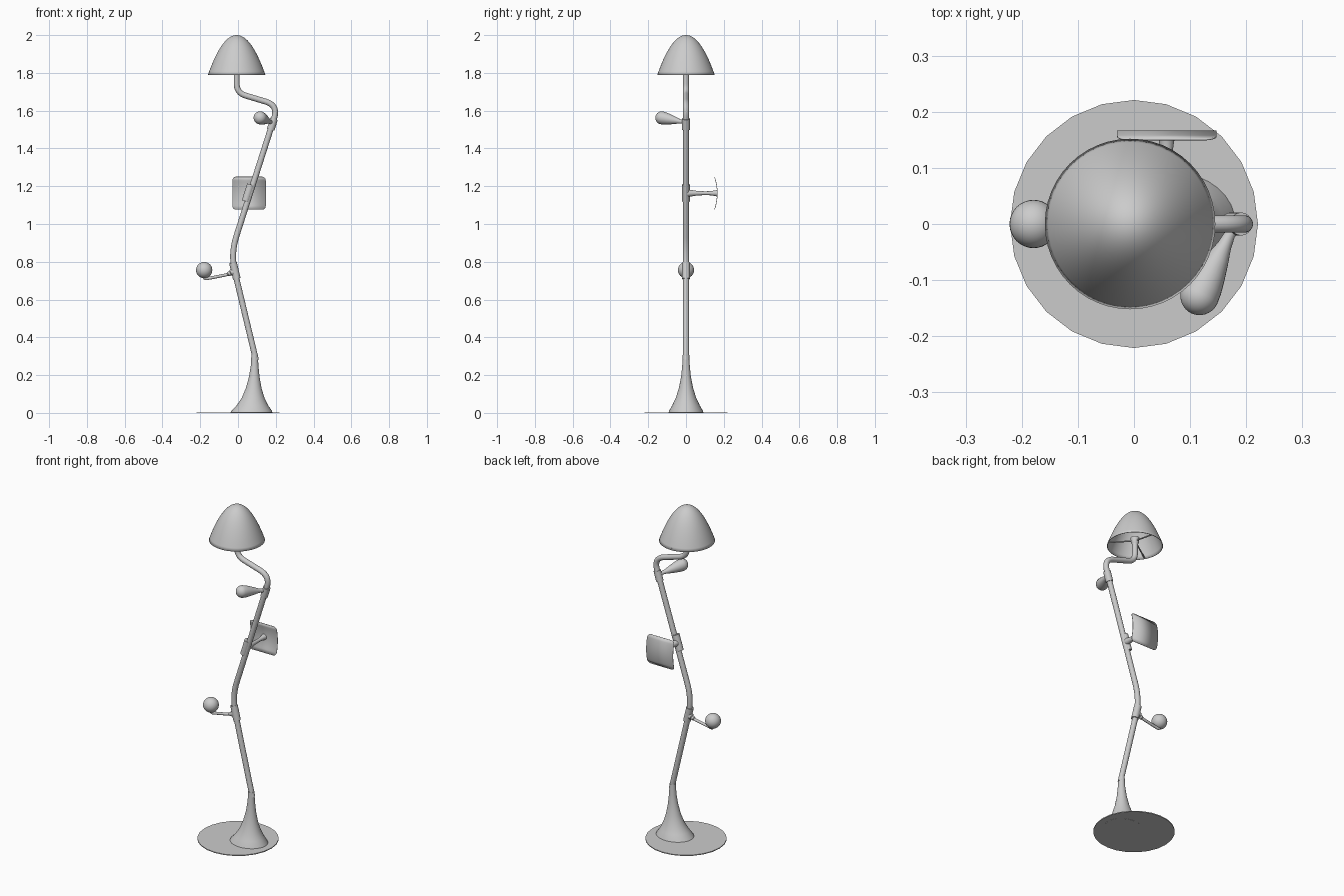
import bpy, bmesh, math
from mathutils import Vector as V

if "Cube" in bpy.data.objects:
    bpy.data.objects.remove(bpy.data.objects["Cube"])


def finish(name, bm, angle=40, thick=0):
    bmesh.ops.remove_doubles(bm, verts=bm.verts, dist=1e-5)
    bmesh.ops.recalc_face_normals(bm, faces=bm.faces)
    me = bpy.data.meshes.new(name)
    bm.to_mesh(me)
    bm.free()
    ob = bpy.data.objects.new(name, me)
    bpy.context.collection.objects.link(ob)
    bpy.ops.object.select_all(action='DESELECT')
    bpy.context.view_layer.objects.active = ob
    ob.select_set(True)
    bpy.ops.object.shade_smooth_by_angle(angle=math.radians(angle))
    if thick:
        mod = ob.modifiers.new("thickness", 'SOLIDIFY')
        mod.thickness = thick
    return ob


def tube(name, pts, radii, side, sides=24, axis=None, caps=True, thick=0):
    """Sweep a circle (or ellipse, if a radius is a pair) along a path."""
    pts = [V(p) for p in pts]
    if not isinstance(radii, list):
        radii = [radii] * len(pts)
    bm, rings = bmesh.new(), []
    for i, p in enumerate(pts):
        t = V(axis) if axis else pts[min(i + 1, len(pts) - 1)] - pts[max(i - 1, 0)]
        t.normalize()
        a = V(side)
        a = (a - t * a.dot(t)).normalized()
        b = t.cross(a)
        ra, rb = radii[i] if isinstance(radii[i], tuple) else (radii[i], radii[i])
        ring = []
        for k in range(sides):
            w = 2 * math.pi * k / sides
            ring.append(bm.verts.new(p + a * ra * math.cos(w) + b * rb * math.sin(w)))
        rings.append(ring)
    for r0, r1 in zip(rings, rings[1:]):
        for k in range(sides):
            n = (k + 1) % sides
            bm.faces.new((r0[k], r0[n], r1[n], r1[k]))
    if caps:
        bm.faces.new(rings[0])
        bm.faces.new(rings[-1])
    return finish(name, bm, thick=thick)


def fillet(corners, cuts, steps=10):
    """Round the inner corners of a polyline."""
    c = [V(p) for p in corners]
    out = [c[0]]
    for i, d in enumerate(cuts, 1):
        a = c[i] + (c[i - 1] - c[i]).normalized() * d
        b = c[i] + (c[i + 1] - c[i]).normalized() * d
        for s in range(steps + 1):
            t = s / steps
            out.append(a * (1 - t) ** 2 + c[i] * 2 * t * (1 - t) + b * t * t)
    return out + [c[-1]]


X, Y, Z = (1, 0, 0), (0, 1, 0), (0, 0, 1)
SX = -0.007  # lamp shade centre

# Base disc and flared foot
tube("base_disc", [(0, 0, 0.001), (0, 0, 0.006)], 0.221, X, 24, axis=Z)
foot = [(0, .072, .111, .093), (.012, .073, .106, .089), (.04, .076, .083, .073),
        (.08, .08, .060, .054), (.13, .083, .042, .038), (.19, .086, .028, .026),
        (.25, .088, .020, .020), (.31, .088, .017, .017)]
tube("foot", [(x, 0, z) for z, x, _, _ in foot], [(a, b) for _, _, a, b in foot],
     X, 32, axis=Z)

# Bent pole
corners = [(.095, 0, .28), (-.039, 0, .84), (.213, 0, 1.628), (SX, 0, 1.694), (SX, 0, 1.83)]
tube("pole", fillet(corners, [.1, .07, .05]), .0155, Y)

# Sleeves clamped on the pole
for name, a, b in (("lower_sleeve", (-.006, 0, .71), (-.027, 0, .795)),
                   ("middle_sleeve", (.040, 0, 1.12), (.068, 0, 1.208)),
                   ("upper_sleeve", (.173, 0, 1.50), (.191, 0, 1.557))):
    tube(name, [a, b], .0205, Y)

# Ball on a bent arm
arm = fillet([(-.018, 0, .75), (-.055, 0, .732), (-.178, 0, .708), (-.18, 0, .74)], [.02, .014])
tube("ball_arm", arm, [.02, .017] + [.012] * 4 + [.008] * (len(arm) - 6), Y, 16)
bm = bmesh.new()
bmesh.ops.create_uvsphere(bm, u_segments=32, v_segments=16, radius=.043)
bmesh.ops.translate(bm, verts=bm.verts, vec=(-.179, 0, .756))
finish("ball", bm)

# Teardrop knob
p0, p1 = V((.18, 0, 1.537)), V((.117, -.128, 1.562))
drop = [(0, .014), (.15, .010), (.3, .013), (.5, .021), (.7, .028), (.87, .033)]
R = .0345
L = (p1 - p0).length
drop += [(1 + R / L * math.sin(w * math.pi / 16), R * math.cos(w * math.pi / 16)) for w in range(9)]
tube("teardrop_knob", [p0.lerp(p1, t) for t, _ in drop], [max(r, 1e-6) for _, r in drop], Z, 24)

# Curved rounded panel on a waisted stem
stem = [(0, .021), (.03, .017), (.06, .012), (.1, .010), (.13, .011), (.15, .014), (.164, .017)]
tube("panel_stem", [(.058, y, 1.163) for y, _ in stem], [r for _, r in stem], X, 20)
bm, rows = bmesh.new(), []
W, H, C, N = .0885, .0875, .02, 8
zs = [-H + C * (1 - math.cos(i * math.pi / 2 / N)) for i in range(N + 1)]
zs += [(H - C) * i / 6 for i in range(-5, 6)] + [-z for z in reversed(zs)]
for z in zs:
    d = max(0, abs(z) - (H - C))
    w = W - C + math.sqrt(max(0, C * C - d * d))
    y = .167 - .015 * (z / H) ** 2
    rows.append([bm.verts.new((.0585 + s * w, y, 1.163 + z)) for s in (-1, 1)])
for r0, r1 in zip(rows, rows[1:]):
    bm.faces.new((r0[0], r0[1], r1[1], r1[0]))
finish("panel", bm, thick=.003)

# Domed shade
dome = []
for i in range(25):
    t = 1 - i / 24
    dome.append((2 - .21 * t ** 2.05, max(.152 * t, 1e-6)))
tube("shade", [(SX, 0, z) for z, _ in dome], [r for _, r in dome], X, 48, axis=Z,
     caps=False, thick=.003)

# Socket and three spokes carrying the shade
tube("socket", [(SX, 0, 1.80), (SX, 0, 1.815), (SX, 0, 1.84)], [.016, .022, .024], X)
for i in range(3):
    w = math.radians(90 + 120 * i)
    tube(f"shade_spoke_{i + 1}", [(SX, 0, 1.822),
         (SX + .148 * math.cos(w), .148 * math.sin(w), 1.797)], .004, Z, 10)
